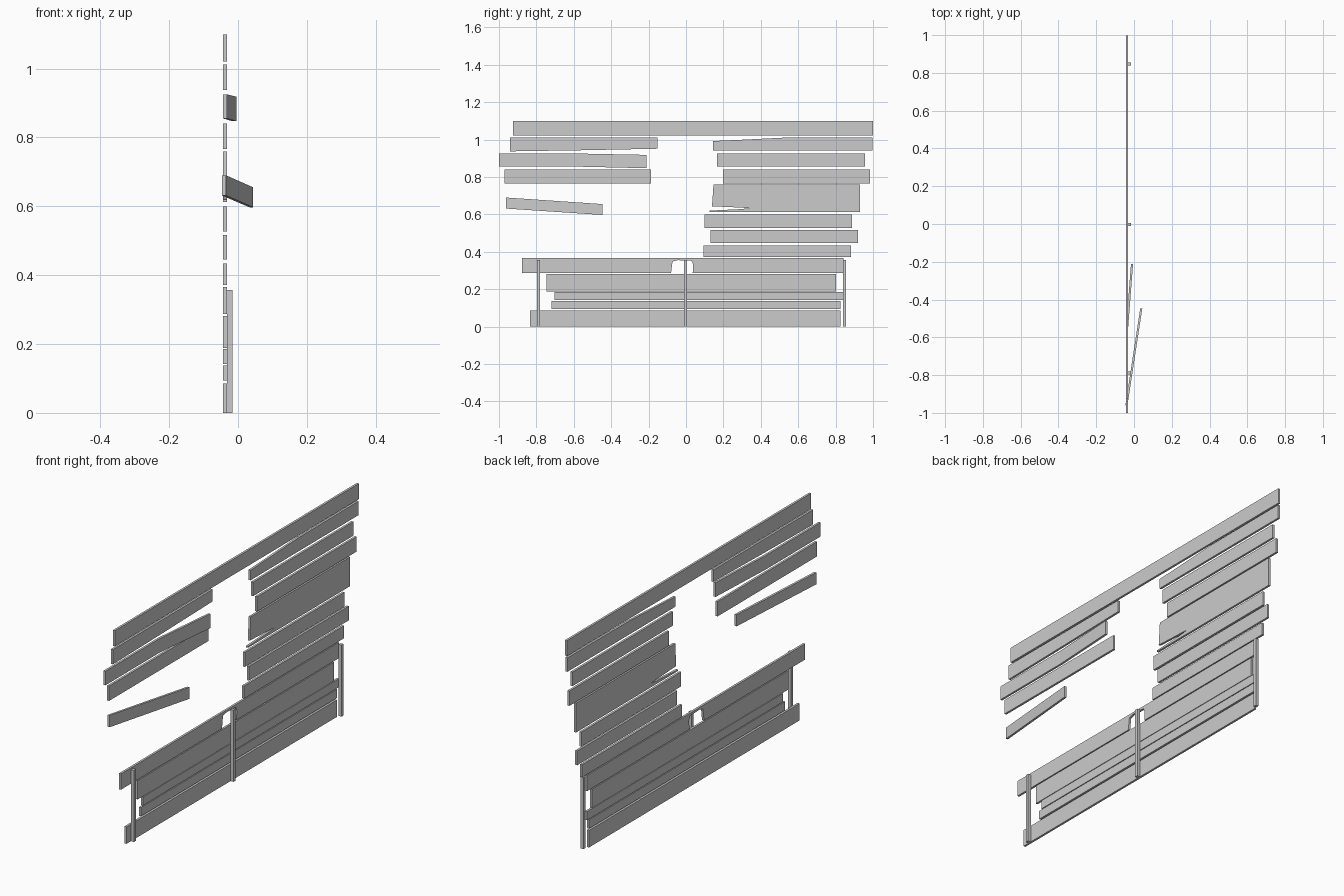
import bpy, bmesh

if "Cube" in bpy.data.objects:
    bpy.data.objects.remove(bpy.data.objects["Cube"])

XB, XF = -0.0435, -0.0325   # back and front of the boards


def finish(name, bm):
    bmesh.ops.recalc_face_normals(bm, faces=bm.faces)
    me = bpy.data.meshes.new(name)
    bm.to_mesh(me)
    bm.free()
    ob = bpy.data.objects.new(name, me)
    bpy.context.collection.objects.link(ob)
    return ob


def board(name, outline, x0=XB, x1=XF):
    """Extrude a (y, z) outline through the board thickness."""
    bm = bmesh.new()
    face = bm.faces.new([bm.verts.new((x0, y, z)) for y, z in outline])
    ext = bmesh.ops.extrude_face_region(bm, geom=[face])
    for v in ext["geom"]:
        if isinstance(v, bmesh.types.BMVert):
            v.co.x = x1
    return finish(name, bm)


def rect(y0, y1, z0, z1):
    return [(y0, z0), (y1, z0), (y1, z1), (y0, z1)]


def bent_board(name, stations, t=0.011):
    """Loft a board through (y, x_back, z_bottom, z_top) stations."""
    bm = bmesh.new()
    rings = [[bm.verts.new(c) for c in ((x, y, a), (x + t, y, a), (x + t, y, b), (x, y, b))]
             for y, x, a, b in stations]
    for r, s in zip(rings, rings[1:]):
        for i in range(4):
            j = (i + 1) % 4
            bm.faces.new((r[i], r[j], s[j], s[i]))
    bm.faces.new(rings[0])
    bm.faces.new(rings[-1])
    return finish(name, bm)


# Straight boards: y0, y1, z0, z1
straight = {
    "top_board": (-0.925, 0.999, 1.021, 1.099),
    "left_board_upper": (-0.97, -0.187, 0.766, 0.84),
    "right_board_1": (0.165, 0.957, 0.855, 0.925),
    "right_board_2": (0.197, 0.983, 0.766, 0.84),
    "right_board_3": (0.10, 0.888, 0.527, 0.599),
    "right_board_4": (0.132, 0.92, 0.446, 0.517),
    "right_board_5": (0.094, 0.882, 0.371, 0.434),
    "lower_board_1": (-0.745, 0.803, 0.188, 0.282),
    "lower_board_2": (-0.703, 0.843, 0.142, 0.185),
    "lower_board_3": (-0.72, 0.827, 0.094, 0.138),
    "bottom_board": (-0.833, 0.827, 0.0, 0.085),
}
for name, r in straight.items():
    board(name, rect(*r))

# Chipped and split boards
board("left_board_chipped", [(-0.94, 0.937), (-0.55, 0.943), (-0.153, 0.951),
                             (-0.153, 1.011), (-0.94, 1.011)])
board("right_board_chipped", [(0.145, 0.942), (0.998, 0.942), (0.998, 1.012),
                              (0.52, 1.010), (0.30, 0.999), (0.145, 0.992)])
board("right_board_split", [(0.125, 0.613), (0.93, 0.613), (0.93, 0.759), (0.147, 0.759),
                            (0.139, 0.643), (0.30, 0.636), (0.34, 0.633),
                            (0.29, 0.628), (0.125, 0.620)])

# Board with a broken notch in its lower edge
board("notched_board", [(-0.877, 0.287), (-0.08, 0.287), (-0.072, 0.348), (-0.045, 0.355),
                        (0.028, 0.353), (0.037, 0.335), (0.036, 0.287),
                        (0.842, 0.287), (0.842, 0.366), (-0.877, 0.366)])

# Boards that have come loose
bent_board("warped_board", [(-1.0, XB, 0.855, 0.925), (-0.57, XB, 0.855, 0.925),
                            (-0.211, -0.016, 0.847, 0.918)])
bent_board("hanging_board", [(-0.962, -0.046, 0.631, 0.69), (-0.447, 0.033, 0.597, 0.655)])

# Support posts
for i, y in enumerate((-0.789, -0.003, 0.848)):
    board(f"support_post_{i + 1}", rect(y - 0.008, y + 0.008, 0, 0.357), XF, -0.0165)
